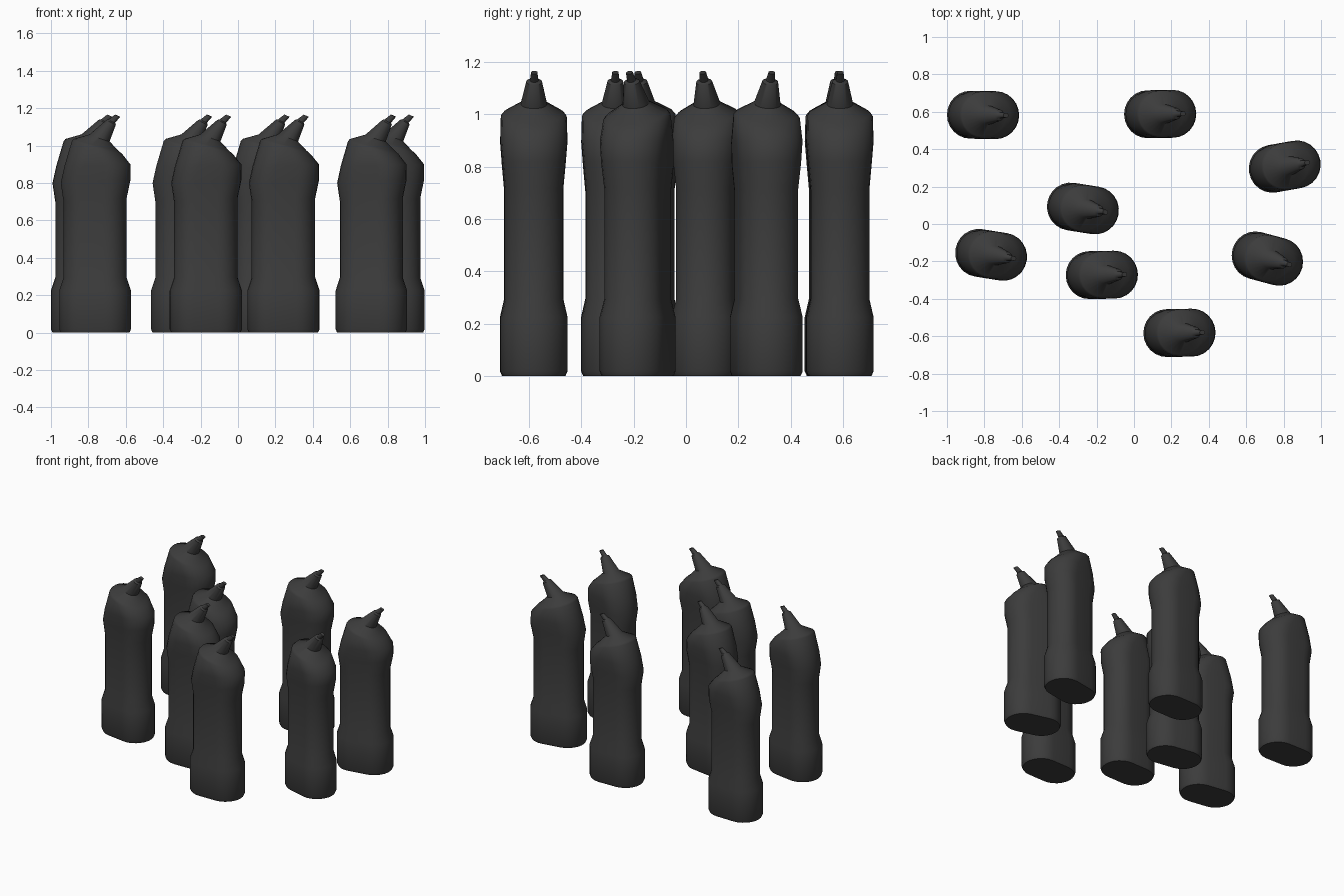
import bpy, bmesh, math

cube = bpy.data.objects.get("Cube")
if cube:
    bpy.data.objects.remove(cube, do_unlink=True)

charcoal = bpy.data.materials.new("charcoal plastic")
charcoal.use_nodes = True
COLOUR = (0.045, 0.045, 0.045, 1)
charcoal.diffuse_color = COLOUR
charcoal.node_tree.nodes["Principled BSDF"].inputs["Base Color"].default_value = COLOUR

ARC = 12  # segments per rounded end

# Cross-sections from base to spout tip: left x, left z, right x, right z, half depth
SECTIONS = [
    (-.185, 0, .185, 0, .12),
    (-.193, .018, .193, .018, .128),
    (-.193, .225, .193, .225, .128),
    (-.17, .295, .17, .295, .112),
    (-.17, .70, .17, .72, .112),
    (-.185, .80, .191, .82, .121),
    (-.165, .89, .19, .90, .128),
    (-.125, 1.025, .145, .955, .126),
    (-.115, 1.036, .125, .972, .115),
    (-.03, 1.06, .078, 1.022, .05),
    (.062, 1.138, .112, 1.112, .03),
    (.074, 1.14, .108, 1.122, .016),
    (.108, 1.166, .136, 1.154, .012),
]


def ring(bm, section):
    """Rounded-end loop, tilted between its left and right heights."""
    xl, zl, xr, zr, depth = section
    cx, half = (xl + xr) / 2, (xr - xl) / 2
    cap = min(depth, half)
    verts = []
    for side in (1, -1):
        for i in range(ARC + 1):
            a = math.pi * (i / ARC - 0.5)
            x = side * (half - cap + .002 + (cap - .002) * math.cos(a))
            y = side * depth * math.sin(a)
            z = zl + (zr - zl) * (x + half) / (2 * half)
            verts.append(bm.verts.new((cx + x, y, z)))
    return verts


def bottle_mesh():
    bm = bmesh.new()
    rings = [ring(bm, s) for s in SECTIONS]
    n = len(rings[0])
    for low, high in zip(rings, rings[1:]):
        for i in range(n):
            j = (i + 1) % n
            bm.faces.new((low[i], low[j], high[j], high[i]))
    bm.faces.new(rings[0][::-1])
    bm.faces.new(rings[-1])
    mesh = bpy.data.meshes.new("bottle")
    bm.to_mesh(mesh)
    bm.free()
    mesh.materials.append(charcoal)
    return mesh


# Scattered bottles: x, y, turn in degrees
PLACES = [
    (-.807, .583, -1), (.14, .588, 1), (.806, .307, 10), (-.273, .083, -9),
    (-.764, -.165, -9), (-.172, -.272, 1), (.713, -.185, -15), (.243, -.582, 1),
]
mesh = bottle_mesh()
for number, (x, y, turn) in enumerate(PLACES, 1):
    bottle = bpy.data.objects.new(f"bottle_{number}", mesh)
    bottle.location = (x, y, 0)
    bottle.rotation_euler.z = math.radians(turn)
    bpy.context.collection.objects.link(bottle)

# Smooth the shared mesh, keeping the base rim and spout steps crisp
bpy.ops.object.select_all(action='DESELECT')
bottle.select_set(True)
bpy.context.view_layer.objects.active = bottle
bpy.ops.object.shade_smooth_by_angle(angle=math.radians(45))
